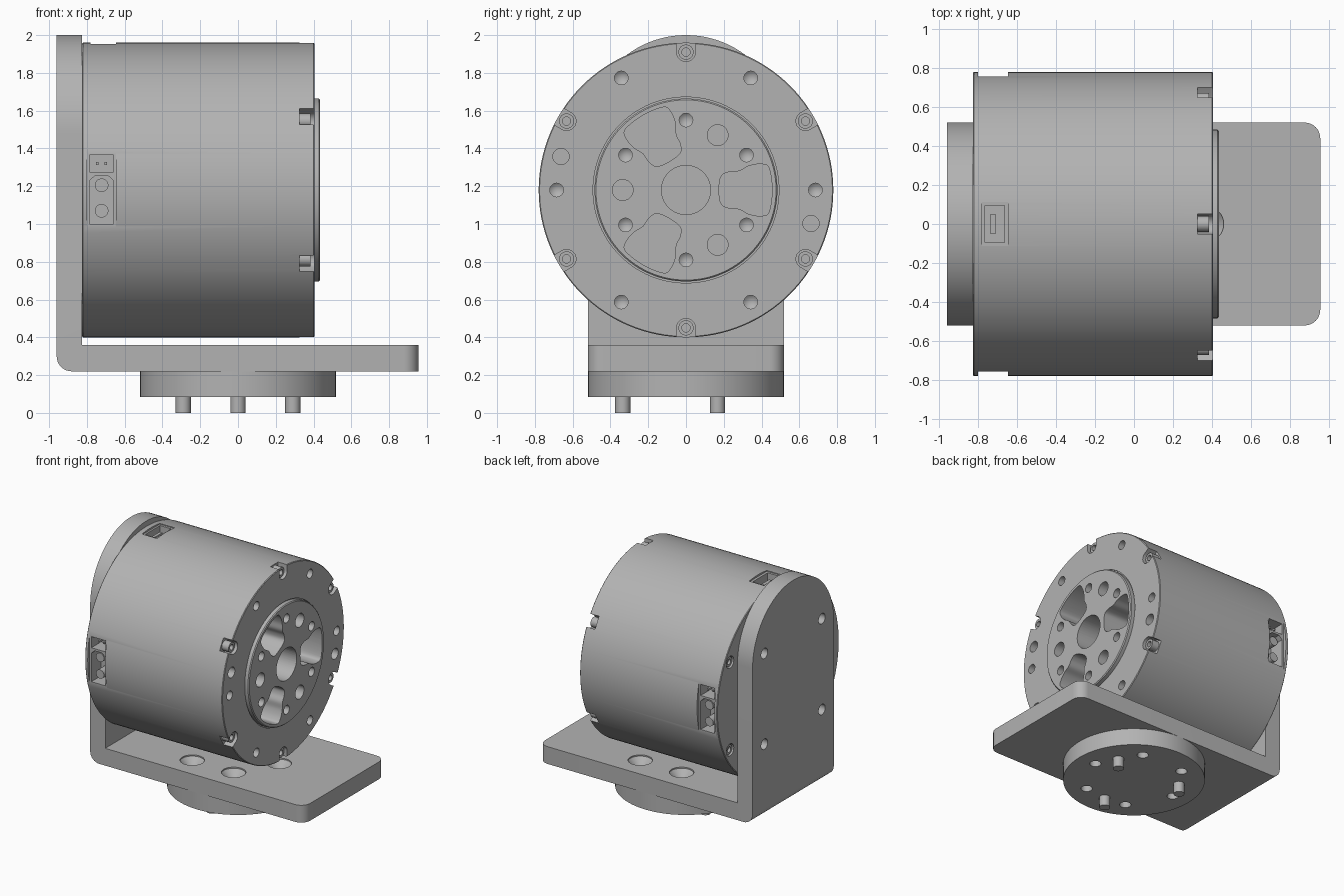
import bpy, bmesh
from math import pi, cos, sin, radians
from mathutils import Matrix, Vector

old = bpy.data.objects.get("Cube")
if old:
    bpy.data.objects.remove(old, do_unlink=True)

grey = bpy.data.materials.new("plain grey")
grey.use_nodes = True
COLOUR = (0.45, 0.45, 0.45, 1)
grey.diffuse_color = COLOUR
grey.node_tree.nodes["Principled BSDF"].inputs["Base Color"].default_value = COLOUR

# Motor frame: local z runs along world x, through the motor centre
MOTOR = Matrix(((0, 0, 1, 0), (1, 0, 0, 0), (0, 1, 0, 1.18), (0, 0, 0, 1)))
FLAT = Matrix.Identity(4)


def polar(frame, degrees, radius):
    return frame @ Matrix.Rotation(radians(degrees), 4, 'Z') @ Matrix.Translation((radius, 0, 0))


def lathe(bm, profile, frame, steps=32):
    """Closed solid of revolution from (radius, height) points."""
    verts = [bm.verts.new((r, 0, h)) for r, h in profile]
    edges = [bm.edges.new(pair) for pair in zip(verts, verts[1:])]
    before = set(bm.verts) - set(verts)
    bmesh.ops.spin(bm, geom=verts + edges, cent=(0, 0, 0), axis=(0, 0, 1),
                   angle=2 * pi, steps=steps)
    new = [v for v in bm.verts if v not in before]
    bmesh.ops.remove_doubles(bm, verts=new, dist=1e-5)
    new = [v for v in bm.verts if v not in before]
    bmesh.ops.transform(bm, matrix=frame, verts=new)


def rod(bm, radius, low, high, frame, steps=32):
    lathe(bm, [(0, low), (radius, low), (radius, high), (0, high)], frame, steps)


def prism(bm, points, low, high, frame):
    base = bm.faces.new([bm.verts.new(frame @ Vector((u, v, low))) for u, v in points])
    top = bmesh.ops.extrude_face_region(bm, geom=[base], use_keep_orig=True)["geom"]
    shift = frame.to_3x3() @ Vector((0, 0, high - low))
    bmesh.ops.translate(bm, vec=shift, verts=[g for g in top if isinstance(g, bmesh.types.BMVert)])


def box(bm, xs, ys, zs):
    size = [max(a) - min(a) for a in (xs, ys, zs)]
    mid = [sum(a) / 2 for a in (xs, ys, zs)]
    bmesh.ops.create_cube(bm, size=1, matrix=Matrix.Translation(mid) @ Matrix.Diagonal((*size, 1)))


def finish(name, bm):
    bmesh.ops.recalc_face_normals(bm, faces=bm.faces)
    mesh = bpy.data.meshes.new(name)
    bm.to_mesh(mesh)
    bm.free()
    mesh.materials.append(grey)
    obj = bpy.data.objects.new(name, mesh)
    bpy.context.collection.objects.link(obj)
    return obj


def cut(obj, bm):
    """Subtract the cutter mesh and bake the result."""
    cutter = finish("cutter", bm)
    cutter.hide_render = True
    mod = obj.modifiers.new("cut", 'BOOLEAN')
    mod.operation, mod.solver, mod.object = 'DIFFERENCE', 'EXACT', cutter
    graph = bpy.context.evaluated_depsgraph_get()
    mesh = bpy.data.meshes.new_from_object(obj.evaluated_get(graph))
    obj.modifiers.clear()
    obj.data = mesh
    bpy.data.objects.remove(cutter, do_unlink=True)


def smooth_loop(points, steps=5):
    """Closed Catmull-Rom loop through the points."""
    pts = [Vector(p) for p in points]
    n, out = len(pts), []
    for i in range(n):
        a, b, c, d = (pts[(i + k) % n] for k in (-1, 0, 1, 2))
        for s in range(steps):
            t = s / steps
            out.append(0.5 * (2 * b + (c - a) * t + (2 * a - 5 * b + 4 * c - d) * t * t
                              + (3 * b - a - 3 * c + d) * t ** 3))
    return out


# Motor body with raised output disc
bm = bmesh.new()
lathe(bm, [(0, -.825), (.775, -.825), (.78, -.82), (.78, .4), (.775, .405), (.492, .405),
           (.492, .395), (.484, .395), (.484, .428), (.477, .435), (0, .435)], MOTOR, 128)
body = finish("motor_body", bm)

# Flats for the sockets, rim screw slots, and all holes in the front face
bm = bmesh.new()
for side in (-1, 1):
    box(bm, (-.8, -.645), (side * .755, side * .9), (.98, 1.38))
box(bm, (-.78, -.645), (-.113, .113), (1.945, 2.1))
slot = [(.15, .05), (.15, -.05)] + [(.05 * cos(a), .05 * sin(a))
                                    for a in [pi * (1.5 - k / 12) for k in range(13)]]
lobe = [(.175, 0), (.185, .07), (.225, .095), (.28, .1), (.335, .128), (.4, .137), (.44, .115)]
lobe += [(.456, 0)] + [(u, -v) for u, v in reversed(lobe[1:])]
drill = lambda top: [(0, top - .13), (.036, top - .1), (.036, top + .02), (0, top + .02)]
for k in range(6):
    prism(bm, slot, .325, .5, polar(MOTOR, 30 + 60 * k, .73))
    lathe(bm, drill(.405), polar(MOTOR, 60 * k, .685), 24)
    lathe(bm, drill(.435), polar(MOTOR, 30 + 60 * k, .37), 24)
    rod(bm, .048, -.9, -.78, polar(MOTOR, 30 + 60 * k, .71), 24)
for k in range(3):
    rod(bm, .055, .25, .5, polar(MOTOR, 60 + 120 * k, .335))
    prism(bm, smooth_loop(lobe), .2, .5, polar(MOTOR, 120 * k, 0))
for angle in (-15, 165):
    rod(bm, .043, .28, .5, polar(MOTOR, angle, .685))
rod(bm, .13, .2, .5, MOTOR, 48)
cut(body, bm)

# Socket cavities
bm = bmesh.new()
chamfered = [(-.785, 1.0), (-.66, 1.0), (-.66, 1.23), (-.69, 1.258), (-.755, 1.258), (-.785, 1.23)]
for side in (-1, 1):
    box(bm, (-.785, -.66), (side * .63, side * .9), (1.275, 1.365))
    frame = Matrix(((1, 0, 0, 0), (0, 0, side, 0), (0, 1, 0, 0), (0, 0, 0, 1)))
    prism(bm, chamfered, .63, .9, frame)
box(bm, (-.765, -.665), (-.095, .095), (1.84, 2.1))
cut(body, bm)

# Round and small contacts inside the sockets
bm = bmesh.new()
for side in (-1, 1):
    frame = Matrix(((1, 0, 0, -.722), (0, 0, side, 0), (0, 1, 0, 0), (0, 0, 0, 1)))
    for z in (1.07, 1.205):
        rod(bm, .036, .62, .735, frame @ Matrix.Translation((0, z, 0)), 20)
    for x in (-.745, -.7):
        box(bm, (x - .007, x + .007), (side * .62, side * .72), (1.313, 1.327))
box(bm, (-.735, -.71), (-.05, .05), (1.83, 1.92))
finish("socket_contacts", bm)

# Socket-head screws, front and back
bm = bmesh.new()
for k in range(6):
    lathe(bm, [(0, .32), (.04, .32), (.04, .385), (.022, .385), (.022, .355), (0, .355)],
          polar(MOTOR, 30 + 60 * k, .73), 24)
    lathe(bm, [(0, -.77), (.04, -.77), (.04, -.815), (.022, -.815), (.022, -.795), (0, -.795)],
          polar(MOTOR, 30 + 60 * k, .71), 24)
finish("body_screws", bm)

# L-shaped bracket: extruded profile with rounded edges
bm = bmesh.new()
side_view = Matrix(((1, 0, 0, 0), (0, 0, -1, 0), (0, 1, 0, 0), (0, 0, 0, 1)))
prism(bm, [(-.96, .22), (.955, .22), (.955, .36), (-.825, .36), (-.825, 2), (-.96, 2)],
      -.52, .52, side_view)


def round_edges(rule, radius, segments):
    edges = [e for e in bm.edges if rule((e.verts[0].co + e.verts[1].co) / 2, e)]
    bmesh.ops.bevel(bm, geom=edges, offset=radius, segments=segments, profile=.5, affect='EDGES')


along = lambda e, i: abs((e.verts[0].co - e.verts[1].co).normalized()[i]) > .99
round_edges(lambda m, e: m.z > 1.99 and along(e, 0), .519, 24)
round_edges(lambda m, e: m.x > .95 and along(e, 2), .08, 8)
round_edges(lambda m, e: m.x < -.95 and m.z < .23 and along(e, 1), .08, 8)
bracket = finish("bracket", bm)

# Bracket holes: four in the upright, six countersunk in the foot
bm = bmesh.new()
for k in range(4):
    rod(bm, .042, -1.1, -.7, polar(MOTOR, 45 + 90 * k, .52), 24)
for k in range(6):
    lathe(bm, [(0, .1), (.042, .1), (.042, .3), (.09, .35), (.09, .4), (0, .4)],
          polar(FLAT, 60 * k, .37))
cut(bracket, bm)

# Mounting flange under the foot
bm = bmesh.new()
rod(bm, .52, .085, .22, FLAT, 96)
flange = finish("mounting_flange", bm)
bm = bmesh.new()
for k in range(6):
    rod(bm, .042, 0, .3, polar(FLAT, 60 * k, .37), 24)
cut(flange, bm)

# Locating pins
bm = bmesh.new()
for k in range(3):
    rod(bm, .04, 0, .2, polar(FLAT, 30 + 120 * k, .335), 24)
finish("locating_pins", bm)

# Smooth curved walls, keep hard edges
for obj in bpy.context.scene.objects:
    if obj.type == 'MESH' and obj.data.materials and obj.data.materials[0] == grey:
        obj.select_set(True)
        bpy.context.view_layer.objects.active = obj
bpy.ops.object.shade_smooth_by_angle(angle=radians(30))
